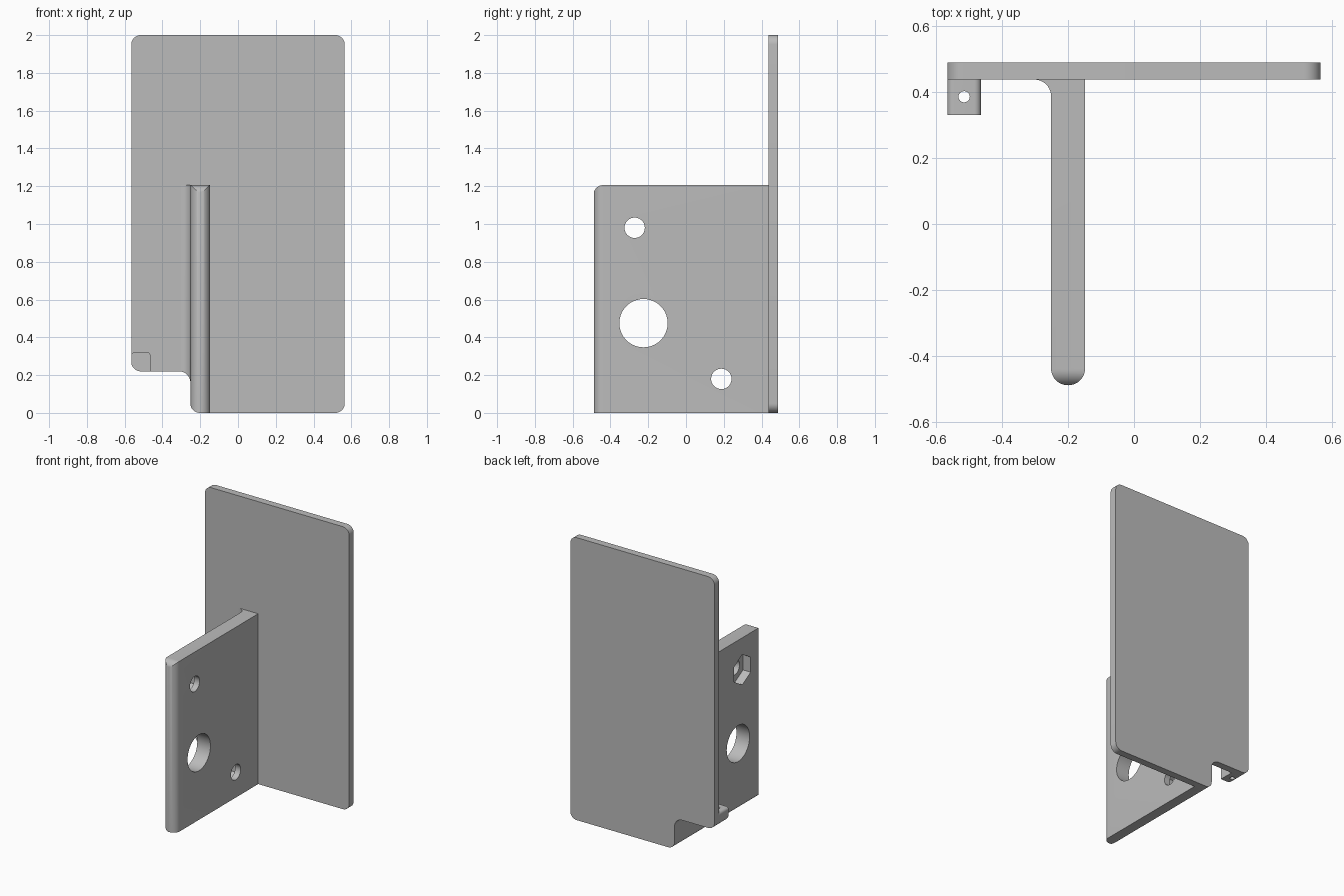
import bpy, bmesh, math
from mathutils import Vector

cube = bpy.data.objects.get("Cube")
if cube:
    bpy.data.objects.remove(cube, do_unlink=True)

grey = bpy.data.materials.new("plain_grey")
grey.use_nodes = True
colour = (0.5, 0.5, 0.5, 1)
grey.diffuse_color = colour
grey.node_tree.nodes["Principled BSDF"].inputs["Base Color"].default_value = colour


def rounded(corners, steps=10):
    """Outline from (u, v, radius) corners, each rounded by a tangent arc."""
    out = []
    for i, (u, v, r) in enumerate(corners):
        p = Vector((u, v))
        if r == 0:
            arc = [p]
        else:
            a = (Vector(corners[i - 1][:2]) - p).normalized()
            b = (Vector(corners[(i + 1) % len(corners)][:2]) - p).normalized()
            half = a.angle(b) / 2
            centre = p + (a + b).normalized() * r / math.sin(half)
            start = p + a * r / math.tan(half) - centre
            end = p + b * r / math.tan(half) - centre
            sweep = start.angle_signed(end)
            arc = []
            for k in range(steps + 1):
                t = -sweep * k / steps
                c, s = math.cos(t), math.sin(t)
                arc.append(centre + Vector((start.x * c - start.y * s,
                                            start.x * s + start.y * c)))
        for q in arc:
            if not out or (q - out[-1]).length > 1e-4:
                out.append(q)
    if (out[0] - out[-1]).length < 1e-4:
        out.pop()
    return out


def ring(u, v, r, sides=40, turn=0):
    return [Vector((u + r * math.cos(turn + math.tau * k / sides),
                    v + r * math.sin(turn + math.tau * k / sides))) for k in range(sides)]


def prism(name, outline, axis, lo, hi):
    """Extrude an outline along an axis; the other two axes keep their order."""
    def place(p, w):
        return {"x": (w, p.x, p.y), "y": (p.x, w, p.y), "z": (p.x, p.y, w)}[axis]
    bm = bmesh.new()
    ends = [[bm.verts.new(place(p, w)) for p in outline] for w in (lo, hi)]
    for end in ends:
        bm.faces.new(end)
    n = len(outline)
    for i in range(n):
        j = (i + 1) % n
        bm.faces.new((ends[0][i], ends[0][j], ends[1][j], ends[1][i]))
    bmesh.ops.recalc_face_normals(bm, faces=bm.faces)
    mesh = bpy.data.meshes.new(name)
    bm.to_mesh(mesh)
    bm.free()
    mesh.materials.append(grey)
    obj = bpy.data.objects.new(name, mesh)
    bpy.context.collection.objects.link(obj)
    return obj


def activate(obj):
    bpy.ops.object.select_all(action="DESELECT")
    obj.select_set(True)
    bpy.context.view_layer.objects.active = obj


def carve(obj, cutter, operation="DIFFERENCE"):
    activate(obj)
    mod = obj.modifiers.new("carve", "BOOLEAN")
    mod.operation, mod.solver, mod.object = operation, "EXACT", cutter
    bpy.ops.object.modifier_apply(modifier=mod.name)
    bpy.data.objects.remove(cutter, do_unlink=True)


FACE = 0.437  # front face of the back plate

# Back plate with a notched lower corner
front_outline = rounded([(0.565, 0, 0.05), (0.565, 2, 0.05), (-0.565, 2, 0.05),
                         (-0.565, 0.22, 0.05), (-0.252, 0.22, 0.06), (-0.252, 0, 0.05)])
plate = prism("back_plate", front_outline, "y", FACE, 0.488)

# Arm with a round nose and a fillet where it meets the plate
arm = prism("arm", rounded([(-0.148, FACE, 0), (-0.301, FACE, 0), (-0.251, FACE, 0.05),
                            (-0.251, -0.488, 0.051), (-0.148, -0.488, 0.051)]),
            "z", -0.1, 1.4)
carve(arm, prism("front_envelope", front_outline, "y", -1, 1), "INTERSECT")
carve(arm, prism("side_envelope", rounded([(-0.489, -0.2, 0), (0.6, -0.2, 0),
                                           (0.6, 1.206, 0), (-0.489, 1.206, 0.05)]),
                 "x", -1, 1), "INTERSECT")

# Large opening, and two bolt holes with hexagonal nut pockets
carve(arm, prism("opening", ring(-0.225, 0.475, 0.128), "x", -1, 1))
for y, z in ((-0.272, 0.98), (0.187, 0.18)):
    carve(arm, prism("bolt_hole", ring(y, z, 0.054), "x", -1, 1))
    carve(arm, prism("nut_pocket", ring(y, z, 0.107, 6, math.pi / 2), "x", -1, -0.191))

# Small drilled tab beside the notch
tab = prism("tab", rounded([(-0.565, 0.22, 0.05), (-0.463, 0.22, 0),
                            (-0.463, 0.322, 0.02), (-0.565, 0.322, 0.02)]),
            "y", 0.33, FACE)
carve(tab, prism("tab_hole", ring(-0.514, 0.385, 0.017, 24), "z", 0, 1))

for part in (plate, arm, tab):
    activate(part)
    bpy.ops.object.shade_smooth_by_angle(angle=math.radians(30))
